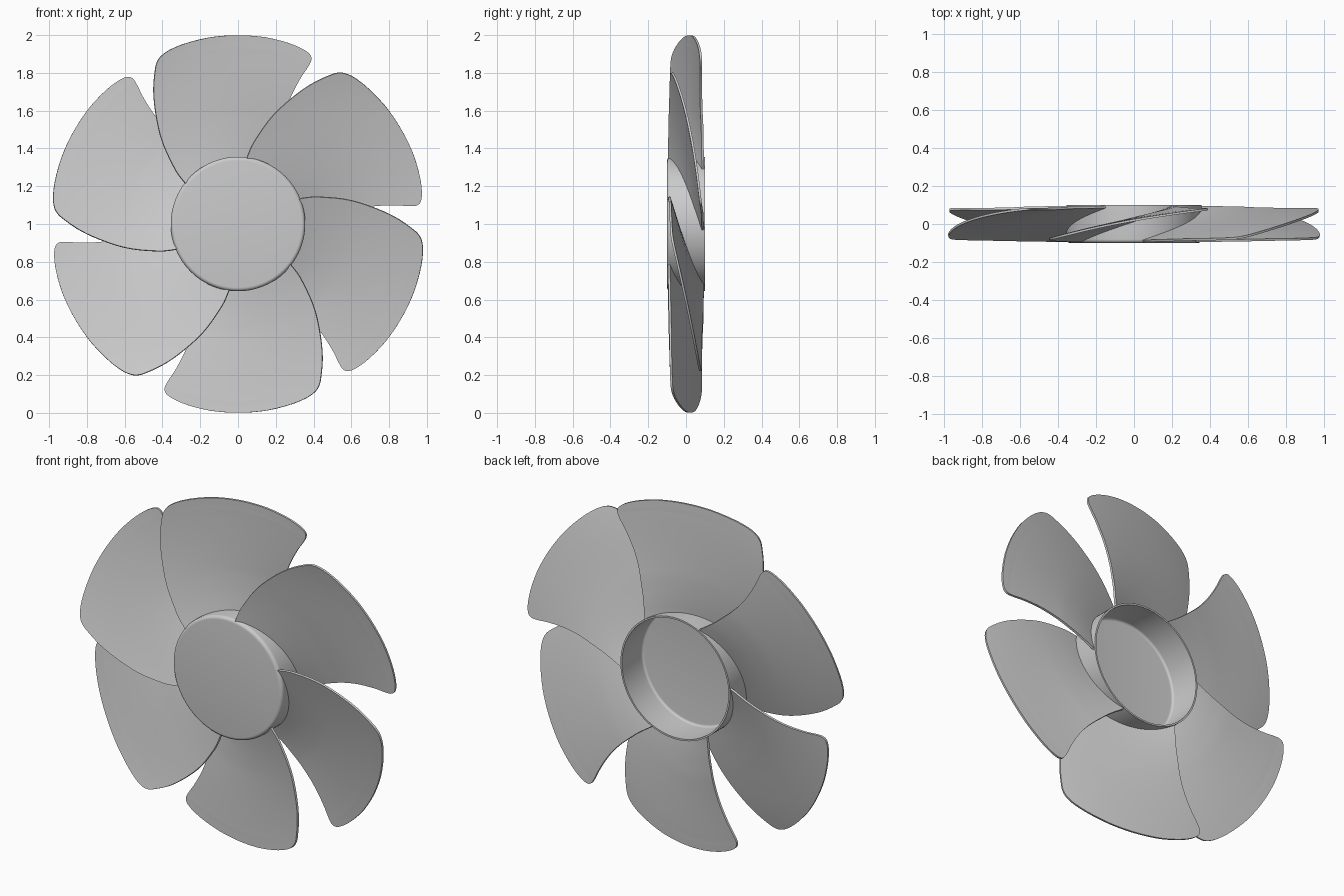
import bpy, bmesh, math
from mathutils import Vector

if "Cube" in bpy.data.objects:
    bpy.data.objects.remove(bpy.data.objects["Cube"])

CENTRE_Z = 1.0


def finish(name, bm, angle=35):
    bmesh.ops.recalc_face_normals(bm, faces=bm.faces)
    me = bpy.data.meshes.new(name)
    bm.to_mesh(me)
    bm.free()
    ob = bpy.data.objects.new(name, me)
    bpy.context.collection.objects.link(ob)
    bpy.ops.object.select_all(action='DESELECT')
    bpy.context.view_layer.objects.active = ob
    ob.select_set(True)
    bpy.ops.object.shade_smooth_by_angle(angle=math.radians(angle))
    return ob


def smooth_path(pts, steps):
    """Catmull-Rom samples through a list of tuples."""
    p = [Vector(q) for q in pts]
    p = [2 * p[0] - p[1]] + p + [2 * p[-1] - p[-2]]
    out = []
    for i in range(1, len(p) - 2):
        a, b, c, d = p[i - 1:i + 3]
        for s in range(steps):
            t = s / steps
            out.append(0.5 * (2 * b + (c - a) * t + (2 * a - 5 * b + 4 * c - d) * t**2
                              + (3 * b - a - 3 * c + d) * t**3))
    return out + [p[-2]]


# Hub: thin-walled cup, closed and rounded at the front, open at the back
def arc(r, y, rad):
    return [(r - rad + rad * math.sin(a), y + rad - rad * math.cos(a))
            for a in [math.radians(15 * i) for i in range(7)]]


outer = [(0, -0.1)] + arc(0.356, -0.1, 0.02)
inner = [(0, -0.09)] + arc(0.346, -0.09, 0.014)
profile = outer + [(0.356, 0.1), (0.346, 0.1)] + inner[::-1]
bm = bmesh.new()
verts = [bm.verts.new((r, y, CENTRE_Z)) for r, y in profile]
edges = [bm.edges.new(e) for e in zip(verts, verts[1:])]
bmesh.ops.spin(bm, geom=verts + edges, cent=(0, 0, CENTRE_Z), axis=(0, 1, 0),
               angle=2 * math.pi, steps=96)
bmesh.ops.remove_doubles(bm, verts=bm.verts, dist=1e-5)
finish("hub", bm)

# Blade outline: radius, leading edge angle, trailing edge angle (degrees from up)
OUTLINE = [(.35, -52.5, 35.5), (.42, -50, 30), (.49, -46.8, 26.5), (.6, -42.3, 23.5),
           (.71, -37.5, 22.5), (.83, -32.6, 23.1), (.91, -29, 24), (.955, -26.8, 24),
           (.98, -24.2, 22.3), (.993, -19.5, 17.5), (.999, -9, 9)]
ROWS = smooth_path(OUTLINE, 4)
COLS = 28


def blade(name, turn):
    bm = bmesh.new()
    grid = []
    for r, lead, trail in ROWS:
        k = (r - 0.35) / 0.65
        first, last = -52.5 + 27 * k, max(24, trail)   # edges before corner rounding
        row = []
        for i in range(COLS + 1):
            ang = lead + (trail - lead) * i / COLS
            t = (ang - first) / (last - first)
            half = 0.09 - 0.012 * k
            y = half * (2 * t - 1) + 0.07 * k * t * (1 - t)
            a = math.radians(ang + turn)
            row.append(bm.verts.new((r * math.sin(a), y, CENTRE_Z + r * math.cos(a))))
        grid.append(row)
    for lo, hi in zip(grid, grid[1:]):
        for i in range(COLS):
            bm.faces.new((lo[i], lo[i + 1], hi[i + 1], hi[i]))
    ob = finish(name, bm)
    mod = ob.modifiers.new("thickness", 'SOLIDIFY')
    mod.thickness = 0.012
    mod.offset = 0
    bpy.ops.object.modifier_apply(modifier=mod.name)
    bpy.ops.object.shade_smooth_by_angle(angle=math.radians(35))


# Six pitched blades around the hub
for n in range(6):
    blade(f"blade_{n + 1}", 60 * n)
